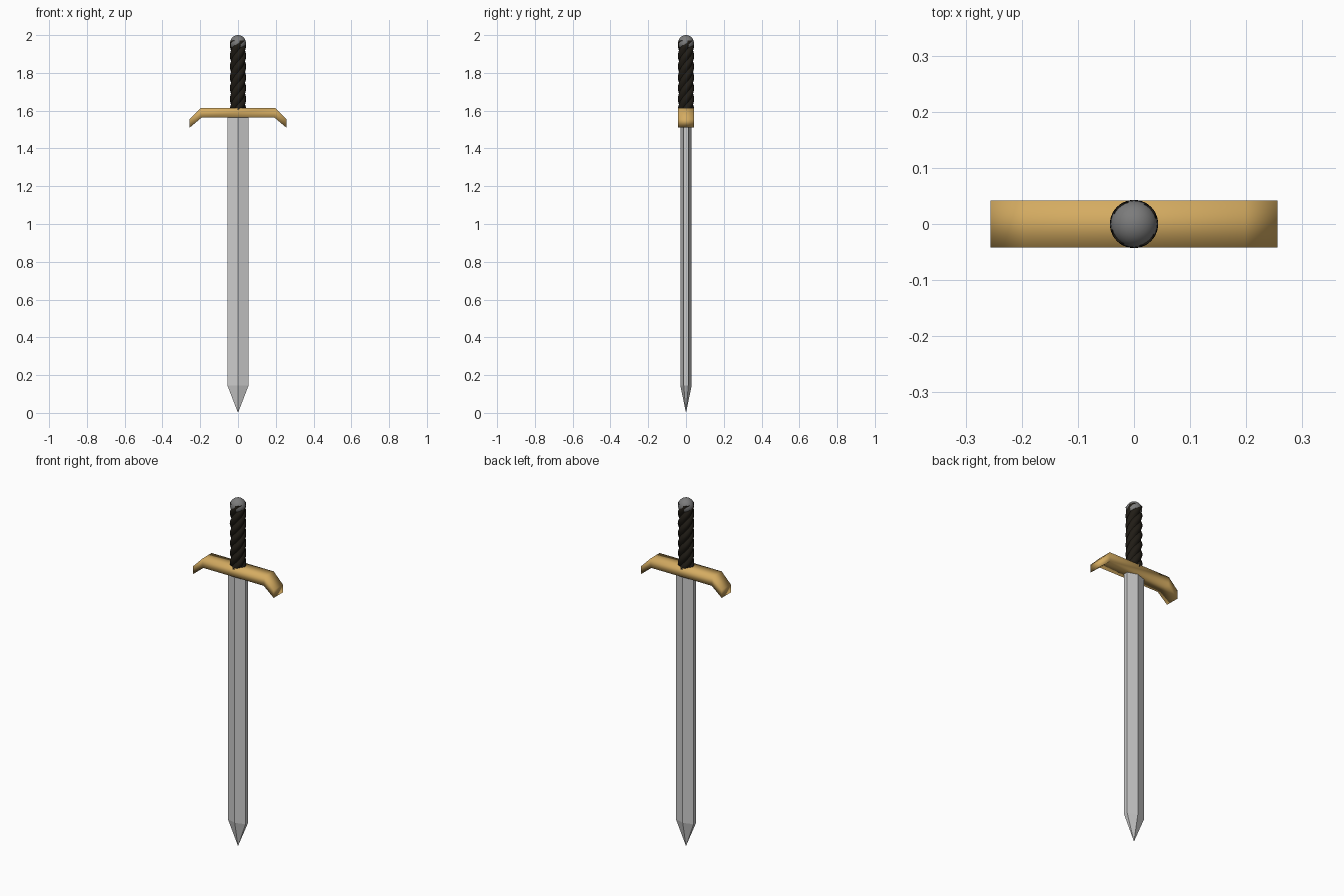
import bpy
import math

if "Cube" in bpy.data.objects:
    bpy.data.objects.remove(bpy.data.objects["Cube"])


def material(name, rgb):
    mat = bpy.data.materials.new(name)
    mat.diffuse_color = (*rgb, 1)
    mat.use_nodes = True
    mat.node_tree.nodes["Principled BSDF"].inputs["Base Color"].default_value = mat.diffuse_color
    return mat


def mesh_object(name, verts, faces, mat=None, smooth=False):
    me = bpy.data.meshes.new(name)
    me.from_pydata(verts, [], faces)
    me.update()
    if mat:
        me.materials.append(mat)
    for p in me.polygons:
        p.use_smooth = smooth
    ob = bpy.data.objects.new(name, me)
    bpy.context.collection.objects.link(ob)
    return ob


def bridge(a, b, n):
    return [(a + i, a + (i + 1) % n, b + (i + 1) % n, b + i) for i in range(n)]


gold = material("gold", (0.66, 0.41, 0.12))
leather = material("dark_leather", (0.015, 0.012, 0.008))
steel = material("dark_steel", (0.2, 0.2, 0.2))

# Blade: six-sided section with a central ridge, ending in a point
section = [(0.056, -0.012), (0.056, 0.012), (0, 0.03),
           (-0.056, 0.012), (-0.056, -0.012), (0, -0.03)]
verts = [(x, y, z) for z in (0.145, 1.58) for x, y in section] + [(0, 0, 0)]
faces = bridge(0, 6, 6) + [(12, (i + 1) % 6, i) for i in range(6)]
faces.append(tuple(range(6, 12)))
mesh_object("blade", verts, faces)

# Crossguard: bar with both ends bent down towards the tip
lower = [(-0.256, 1.51), (-0.193, 1.563), (0.193, 1.563), (0.256, 1.51)]
upper = [(0.256, 1.555), (0.197, 1.615), (-0.197, 1.615), (-0.256, 1.555)]
outline = lower + upper
verts = [(x, y, z) for y in (-0.042, 0.042) for x, z in outline]
faces = []
for i in range(3):
    quad = (i, i + 1, 6 - i, 7 - i)
    faces += [quad, tuple(v + 8 for v in reversed(quad))]
faces += [tuple(reversed(f)) for f in bridge(0, 8, 8)]
mesh_object("crossguard", verts, faces, gold, smooth=True)

# Grip: lobed section twisted into a spiral wrap
sides, rings, lobes = 32, 90, 4
z0, z1 = 1.605, 1.972
wrap_pitch = 0.057 * lobes
verts = []
for r in range(rings + 1):
    z = z0 + (z1 - z0) * r / rings
    twist = 2 * math.pi * (z - z0) / wrap_pitch
    for s in range(sides):
        a = 2 * math.pi * s / sides
        rad = 0.034 + 0.009 * abs(math.cos(lobes * a / 2))
        verts.append((rad * math.cos(a + twist), rad * math.sin(a + twist), z))
faces = [f for r in range(rings) for f in bridge(r * sides, (r + 1) * sides, sides)]
faces.append(tuple(reversed(range(sides))))
faces.append(tuple(range(rings * sides, (rings + 1) * sides)))
mesh_object("grip", verts, faces, leather, smooth=True)
bpy.context.view_layer.objects.active = bpy.data.objects["grip"]
bpy.data.objects["grip"].select_set(True)
bpy.ops.object.shade_smooth_by_angle(angle=math.radians(35))

# Pommel: ball capping the grip
bpy.ops.mesh.primitive_uv_sphere_add(segments=32, ring_count=16, radius=0.042,
                                     location=(0, 0, 1.958))
pommel = bpy.context.object
pommel.name = "pommel"
pommel.data.materials.append(steel)
bpy.ops.object.shade_smooth()
